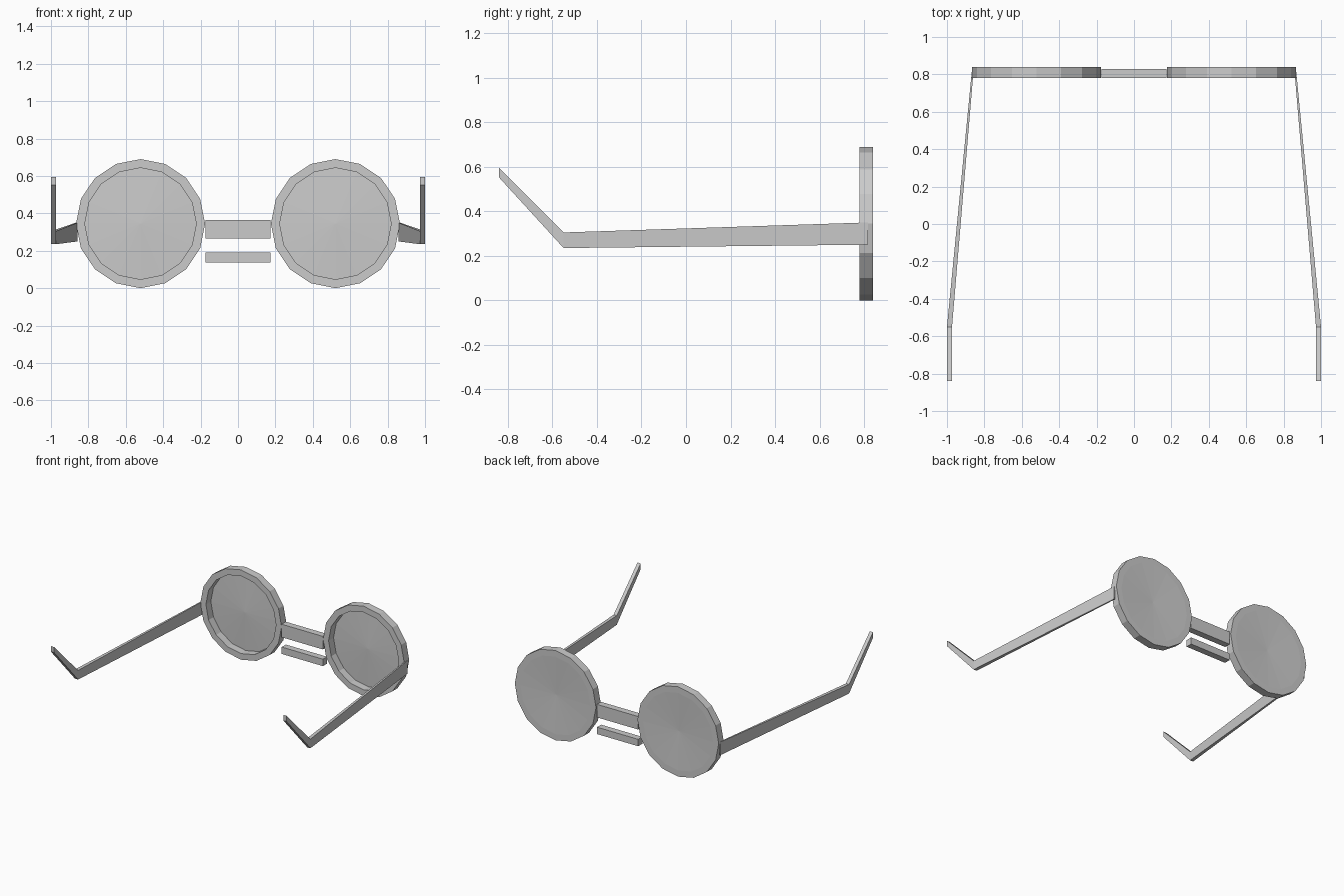
import bpy, bmesh
from math import sin, cos, tau

if "Cube" in bpy.data.objects:
    bpy.data.objects.remove(bpy.data.objects["Cube"])

CX, CZ, SIDES = 0.521, 0.345, 16
FRONT, BACK = 0.78, 0.84


def finish(name, bm, mirror=False):
    bmesh.ops.recalc_face_normals(bm, faces=bm.faces)
    mesh = bpy.data.meshes.new(name)
    bm.to_mesh(mesh)
    bm.free()
    obj = bpy.data.objects.new(name, mesh)
    bpy.context.collection.objects.link(obj)
    if mirror:
        obj.modifiers.new("Mirror", "MIRROR").use_mirror_merge = False
    return obj


def ring(bm, r, y):
    return [bm.verts.new((CX + r * cos(tau * i / SIDES), y, CZ + r * sin(tau * i / SIDES)))
            for i in range(SIDES)]


def bridge(bm, rings, closed):
    count = len(rings)
    for k in range(count if closed else count - 1):
        a, b = rings[k], rings[(k + 1) % count]
        n = len(a)
        for i in range(n):
            j = (i + 1) % n
            bm.faces.new((a[i], a[j], b[j], b[i]))


# round rims
bm = bmesh.new()
bridge(bm, [ring(bm, r, y) for r, y in
            ((0.345, FRONT), (0.345, BACK), (0.298, BACK), (0.298, FRONT))], True)
finish("rim", bm, True)

# lenses: shallow fans set at the back of the rims
bm = bmesh.new()
edge = ring(bm, 0.298, BACK)
centre = bm.verts.new((CX, BACK - 0.012, CZ))
for i in range(SIDES):
    bm.faces.new((edge[i], edge[(i + 1) % SIDES], centre))
finish("lens", bm, True)

# two nose bars between the rims
for name, low, high in (("upper_bridge", 0.265, 0.365), ("lower_bridge", 0.137, 0.19)):
    bm = bmesh.new()
    bmesh.ops.create_cube(bm, size=1)
    bmesh.ops.scale(bm, vec=(0.35, 0.05, high - low), verts=bm.verts)
    bmesh.ops.translate(bm, vec=(0, 0.805, (low + high) / 2), verts=bm.verts)
    finish(name, bm)

# temple arms: sections of (y, inner x, outer x, bottom z, top z)
bm = bmesh.new()
sections = []
for y, x0, x1, z0, z1 in ((0.818, 0.858, 0.867, 0.25, 0.35),
                          (-0.55, 0.973, 1.0, 0.235, 0.305),
                          (-0.84, 0.973, 1.0, 0.552, 0.595)):
    sections.append([bm.verts.new((x, y, z)) for x, z in
                     ((x0, z0), (x1, z0), (x1, z1), (x0, z1))])
bridge(bm, sections, False)
bm.faces.new(sections[0])
bm.faces.new(sections[-1])
finish("temple_arm", bm, True)
